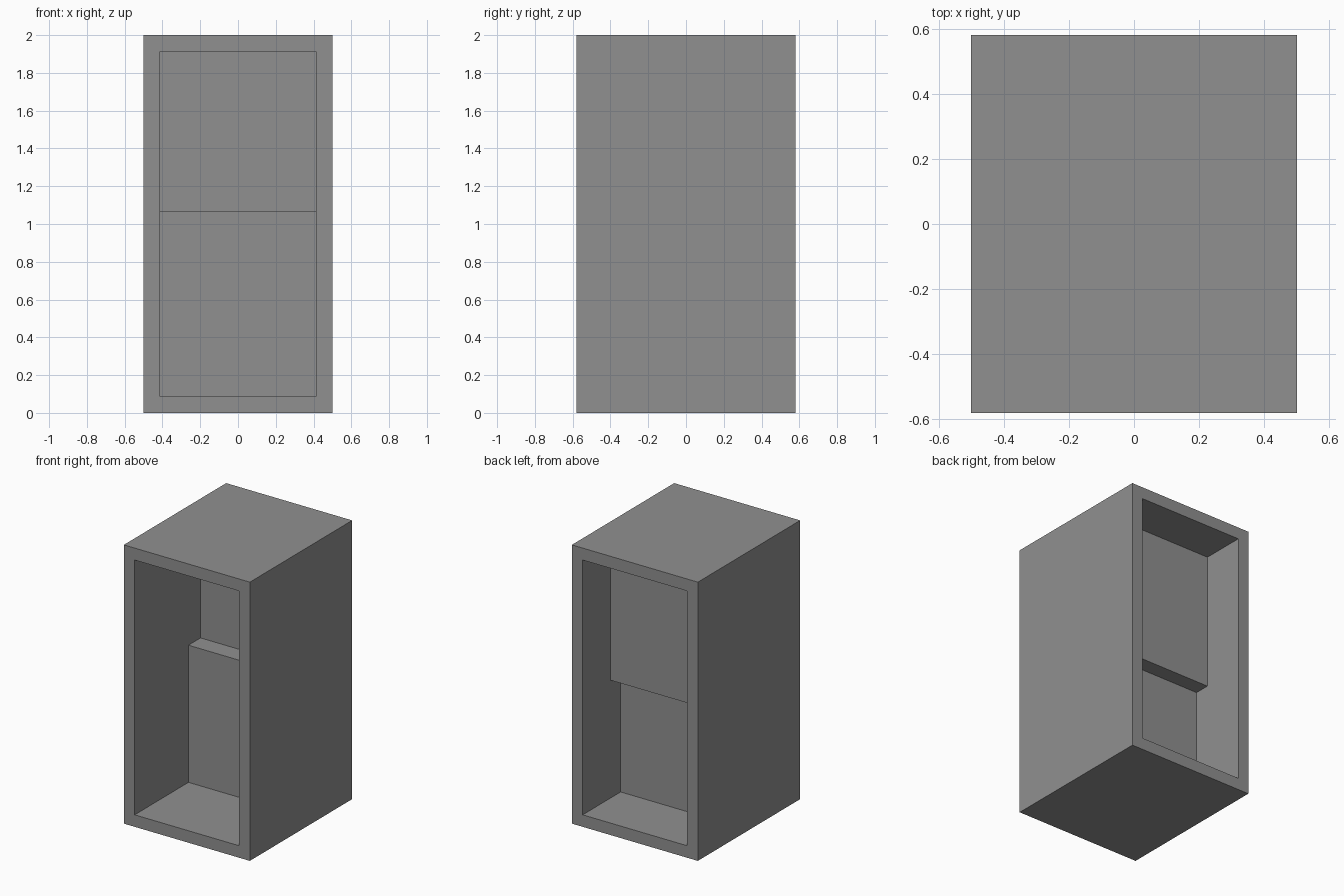
import bpy
import bmesh

WIDTH, DEPTH, HEIGHT = 1.0, 1.16, 2.0
WALL = 0.086
EMBED = 0.02  # how far the divider is let into the walls

cube = bpy.data.objects.get("Cube")
if cube:
    bpy.data.objects.remove(cube, do_unlink=True)

grey = bpy.data.materials.new("mid grey")
grey.use_nodes = True
grey.diffuse_color = (0.28, 0.28, 0.28, 1)
grey.node_tree.nodes["Principled BSDF"].inputs["Base Color"].default_value = grey.diffuse_color


def finish(name, bm):
    bmesh.ops.recalc_face_normals(bm, faces=bm.faces[:])
    mesh = bpy.data.meshes.new(name)
    bm.to_mesh(mesh)
    bm.free()
    mesh.materials.append(grey)
    obj = bpy.data.objects.new(name, mesh)
    bpy.context.collection.objects.link(obj)
    return obj


def rectangle(bm, inset, y):
    """Corner vertices of an upright rectangle, inset from the outer size."""
    x, low, high = WIDTH / 2 - inset, inset, HEIGHT - inset
    corners = ((-x, low), (x, low), (x, high), (-x, high))
    return [bm.verts.new((cx, y, cz)) for cx, cz in corners]


# Case: a rectangular tube open at the front and the back
bm = bmesh.new()
loops = [rectangle(bm, inset, y) for inset, y in
         ((0, -DEPTH / 2), (0, DEPTH / 2), (WALL, DEPTH / 2), (WALL, -DEPTH / 2))]
for a, b in zip(loops, loops[1:] + loops[:1]):
    for i in range(4):
        j = (i + 1) % 4
        bm.faces.new((a[i], a[j], b[j], b[i]))
finish("case", bm)

# Divider: lower panel, thick step and upper panel set further back
low, high = WALL - EMBED, HEIGHT - WALL + EMBED
profile = [(0.03, low), (0.15, low), (0.15, 0.93), (0.262, 0.93),
           (0.262, high), (0.167, high), (0.167, 1.07), (0.03, 1.07)]
half = WIDTH / 2 - WALL + EMBED
bm = bmesh.new()
side = bm.faces.new([bm.verts.new((-half, y, z)) for y, z in profile])
extruded = bmesh.ops.extrude_face_region(bm, geom=[side], use_keep_orig=True)
moved = [v for v in extruded["geom"] if isinstance(v, bmesh.types.BMVert)]
bmesh.ops.translate(bm, verts=moved, vec=(2 * half, 0, 0))
finish("stepped_divider", bm)
